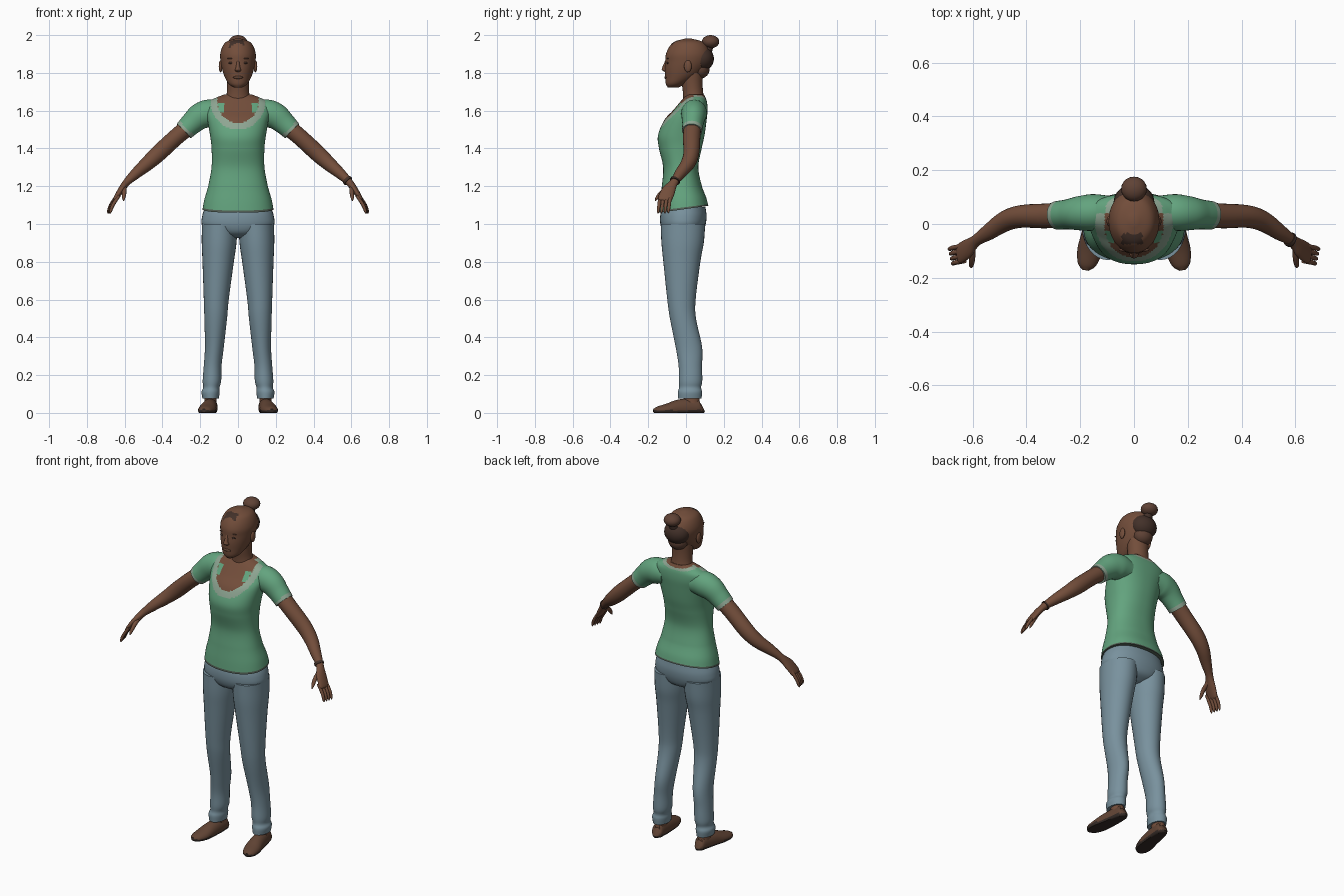
import bpy
import bmesh
import math
from mathutils import Vector

cube = bpy.data.objects.get("Cube")
if cube:
    bpy.data.objects.remove(cube, do_unlink=True)


def material(name, *rgb):
    mat = bpy.data.materials.new(name)
    mat.use_nodes = True
    mat.diffuse_color = (*rgb, 1)
    mat.node_tree.nodes["Principled BSDF"].inputs["Base Color"].default_value = (*rgb, 1)
    return mat


SKIN = material("brown skin", .17, .075, .043)
HAIR = material("brown hair", .115, .055, .036)
DARK = material("dark hair", .055, .03, .022)
SHIRT = material("green cloth", .125, .37, .21)
TRIM = material("pale trim", .27, .38, .29)
HEM = material("grey hem", .085, .115, .09)
JEANS = material("blue denim", .19, .285, .34)
SHOE = material("brown leather", .12, .058, .035)
SOLE = material("dark sole", .035, .024, .02)


def finish(name, bm, mats, rule=None):
    """Turn a bmesh into a smooth object, colouring faces by a rule."""
    bmesh.ops.recalc_face_normals(bm, faces=bm.faces)
    if rule:
        for face in bm.faces:
            face.material_index = mats.index(rule(face.calc_center_median()))
    mesh = bpy.data.meshes.new(name)
    bm.to_mesh(mesh)
    bm.free()
    for mat in mats:
        mesh.materials.append(mat)
    obj = bpy.data.objects.new(name, mesh)
    bpy.context.collection.objects.link(obj)
    bpy.ops.object.select_all(action="DESELECT")
    obj.select_set(True)
    bpy.context.view_layer.objects.active = obj
    bpy.ops.object.shade_smooth_by_angle(angle=math.radians(50))
    return obj


def spline(keys, steps):
    """Smooth curve through keys of any dimension."""
    pts = [Vector(k) for k in keys]
    pts = [pts[0] * 2 - pts[1]] + pts + [pts[-1] * 2 - pts[-2]]
    out = []
    for a, b, c, d in zip(pts, pts[1:], pts[2:], pts[3:]):
        for i in range(steps):
            t = i / steps
            out.append(b + (c - a) * t / 2 + (a * 2 - b * 5 + c * 4 - d) * t * t / 2
                       + (b * 3 - a - c * 3 + d) * t ** 3 / 2)
    return out + [pts[-2]]


def sweep(name, keys, mats, rule=None, side=1, ref=None, segs=24, steps=5, power=1, warp=None):
    """Loft ellipses (x, y, z, half width, half depth); level unless ref is given."""
    rings = spline(keys, steps)
    centres = [Vector(r[:3]) for r in rings]
    bm = bmesh.new()
    loops = []
    for i, (ring, centre) in enumerate(zip(rings, centres)):
        u, v = Vector((1, 0, 0)), Vector((0, 1, 0))
        if ref:
            t = (centres[min(i + 1, len(rings) - 1)] - centres[max(i - 1, 0)]).normalized()
            v = (Vector(ref) - t * t.dot(Vector(ref))).normalized()
            u = v.cross(t)
        loop = []
        for k in range(segs):
            angle = math.tau * k / segs
            c, s = math.cos(angle), math.sin(angle)
            c, s = (math.copysign(abs(w) ** power, w) for w in (c, s))
            p = centre + u * c * max(ring[3], .001) + v * s * max(ring[4], .001)
            if warp:
                p = warp(p)
            p.x *= side
            loop.append(bm.verts.new(p))
        loops.append(loop)
    for low, high in zip(loops, loops[1:]):
        for k in range(segs):
            j = (k + 1) % segs
            bm.faces.new((low[k], low[j], high[j], high[k]))
    bm.faces.new(loops[0])
    bm.faces.new(loops[-1])
    return finish(name, bm, mats, rule)


def ball(name, centre, size, mat):
    bm = bmesh.new()
    bmesh.ops.create_uvsphere(bm, u_segments=20, v_segments=12, radius=1)
    bmesh.ops.scale(bm, vec=size, verts=bm.verts)
    bmesh.ops.translate(bm, vec=centre, verts=bm.verts)
    return finish(name, bm, [mat])


# Shirt body with scooped neckline and a hem that rises at the back
def shirt_colour(c):
    if c.y < .04:
        d = math.hypot(c.x / .145, (c.z - 1.65) / .15)
    else:
        d = math.hypot(c.x / .145, (c.z - 1.71) / .055)
    if d < .76:
        strap = c.y < .04 and .072 < abs(c.x) < .105 and 1.59 < c.z < 1.64
        return SHIRT if strap else SKIN
    if d < 1:
        return TRIM
    return HEM if c.z - .13 * (c.y + .14) < 1.072 else SHIRT


def raise_back(p):
    if p.z < 1.2:
        p.z += (1.2 - p.z) * (p.y + .14)
    return p


sweep("shirt", [
    (0, -.012, 1.06, .188, .13), (0, -.015, 1.12, .178, .122), (0, -.022, 1.2, .158, .106),
    (0, -.028, 1.3, .14, .093), (0, -.03, 1.4, .14, .113), (0, -.025, 1.47, .148, .123),
    (0, -.003, 1.55, .162, .112), (0, .022, 1.6, .172, .092), (0, .038, 1.64, .165, .074),
    (0, .045, 1.665, .125, .06), (0, .05, 1.685, .075, .045)],
    [SHIRT, TRIM, SKIN, HEM], shirt_colour, segs=128, steps=10, power=.88, warp=raise_back)

# Neck and head
sweep("neck", [(0, .045, 1.63, .075, .06), (0, .038, 1.69, .06, .054),
               (0, .033, 1.74, .058, .055), (0, .03, 1.8, .062, .06)], [SKIN])


def head_colour(c):
    parting = c.z > 1.93 and -.045 < c.x < .03 and -.075 < c.y < -.035
    return DARK if parting else SKIN


sweep("head", [
    (0, -.068, 1.722, .022, .028), (0, -.055, 1.742, .05, .052), (0, -.025, 1.78, .071, .085),
    (0, -.006, 1.82, .084, .106), (0, .007, 1.86, .092, .116), (0, .011, 1.9, .094, .117),
    (0, .013, 1.94, .082, .1), (0, .013, 1.966, .06, .073), (0, .012, 1.982, .012, .015)],
    [SKIN, DARK], head_colour, segs=40)
sweep("nose", [(0, -.1, 1.865, .007, .01), (0, -.111, 1.828, .012, .015),
               (0, -.112, 1.815, .017, .015), (0, -.104, 1.805, .01, .008)], [SKIN], segs=12)
ball("lips", (0, -.107, 1.776), (.026, .008, .008), SHOE)
for side, label in ((1, "left"), (-1, "right")):
    ball(label + "_eye", (side * .035, -.097, 1.853), (.015, .006, .006), DARK)
    ball(label + "_eyebrow", (side * .037, -.096, 1.876), (.02, .006, .003), HAIR)
    ball(label + "_ear", (side * .092, .01, 1.835), (.01, .02, .032), SKIN)

# Hair gathered at the back into a bun
ball("back_hair", (0, .082, 1.875), (.076, .066, .066), DARK)
ball("nape_hair", (0, .075, 1.82), (.057, .05, .05), HAIR)
sweep("bun_base", [(0, .1, 1.9, .035, .035), (0, .12, 1.935, .024, .024),
                   (0, .125, 1.96, .03, .03)], [DARK])
ball("bun", (0, .13, 1.965), (.048, .046, .035), HAIR)

# Hips of the trousers
sweep("trouser_hips", [
    (0, -.016, .925, .05, .05), (0, -.016, .95, .13, .098), (0, -.016, .99, .188, .118),
    (0, -.014, 1.04, .19, .123), (0, -.012, 1.09, .174, .115)], [JEANS], segs=40, power=.92)


def flatten(p):
    p.z = max(p.z, 0)
    return p


for side, label in ((1, "left"), (-1, "right")):
    # Trouser leg with a creased cuff
    sweep(label + "_trouser_leg", [
        (.145, .02, .075, .043, .062), (.145, .021, .11, .048, .064), (.141, .022, .135, .043, .058),
        (.138, .024, .17, .049, .062), (.134, .023, .25, .047, .062), (.125, .015, .35, .05, .07),
        (.118, -.016, .5, .06, .069), (.115, -.024, .6, .066, .075), (.105, -.022, .8, .083, .098),
        (.1, -.018, .9, .092, .112), (.097, -.016, 1.0, .094, .118)],
        [JEANS], side=side, segs=32)

    # Foot and shoe, toes turned outwards
    sweep(label + "_ankle", [(.145, .035, .03, .032, .04), (.145, .03, .07, .032, .042),
                             (.142, .025, .12, .036, .045)], [SKIN], side=side)
    sweep(label + "_shoe", [
        (.14, .086, .035, .012, .02), (.141, .074, .03, .031, .042), (.145, .03, .028, .037, .05),
        (.154, -.04, .024, .042, .046), (.165, -.1, .016, .046, .033), (.176, -.15, .012, .034, .022),
        (.18, -.172, .012, .012, .01)],
        [SHOE, SOLE], lambda c: SOLE if c.z < .014 else SHOE,
        side=side, ref=(0, 0, 1), warp=flatten)

    # Short sleeve with pale cuff
    sweep(label + "_sleeve", [
        (.09, .045, 1.585, .06, .06), (.15, .043, 1.586, .073, .068), (.2, .04, 1.57, .07, .064),
        (.245, .036, 1.533, .06, .056), (.287, .032, 1.492, .053, .053)],
        [SHIRT, TRIM], lambda c: TRIM if abs(c.x) - c.z > -1.235 else SHIRT,
        side=side, ref=(0, 1, 0), segs=32, steps=8)

    # Bare arm running into the palm
    sweep(label + "_arm", [
        (.25, .035, 1.525, .046, .046), (.33, .03, 1.458, .044, .046), (.42, .028, 1.375, .044, .042),
        (.48, .01, 1.32, .038, .038), (.54, -.03, 1.268, .029, .03), (.588, -.062, 1.222, .02, .022),
        (.62, -.092, 1.178, .017, .036), (.648, -.11, 1.135, .012, .037), (.655, -.114, 1.122, .006, .028)],
        [SKIN], side=side, ref=(0, 1, 0))

    # Fingers and thumb
    for i, finger in enumerate(("little", "ring", "middle", "index")):
        y = -.083 - .018 * i
        x = .652 - .004 * i
        sweep(f"{label}_{finger}_finger", [
            (x - .01, y, 1.15, .009, .009), (x + .022, y - .006, 1.1, .009, .009),
            (x + .034, y - .01, 1.068, .007, .007), (x + .036, y - .011, 1.056, .002, .002)],
            [SKIN], side=side, ref=(0, 1, 0), segs=10)
    sweep(label + "_thumb", [
        (.602, -.08, 1.2, .014, .014), (.602, -.125, 1.17, .012, .012),
        (.605, -.152, 1.14, .009, .009), (.606, -.163, 1.122, .002, .002)],
        [SKIN], side=side, ref=(1, 0, 0), segs=10)

# Thin bracelet on the left wrist
sweep("left_bracelet", [(.577, -.055, 1.233, .026, .027), (.581, -.058, 1.229, .027, .028),
                        (.585, -.06, 1.225, .026, .027)], [DARK], ref=(0, 1, 0))
